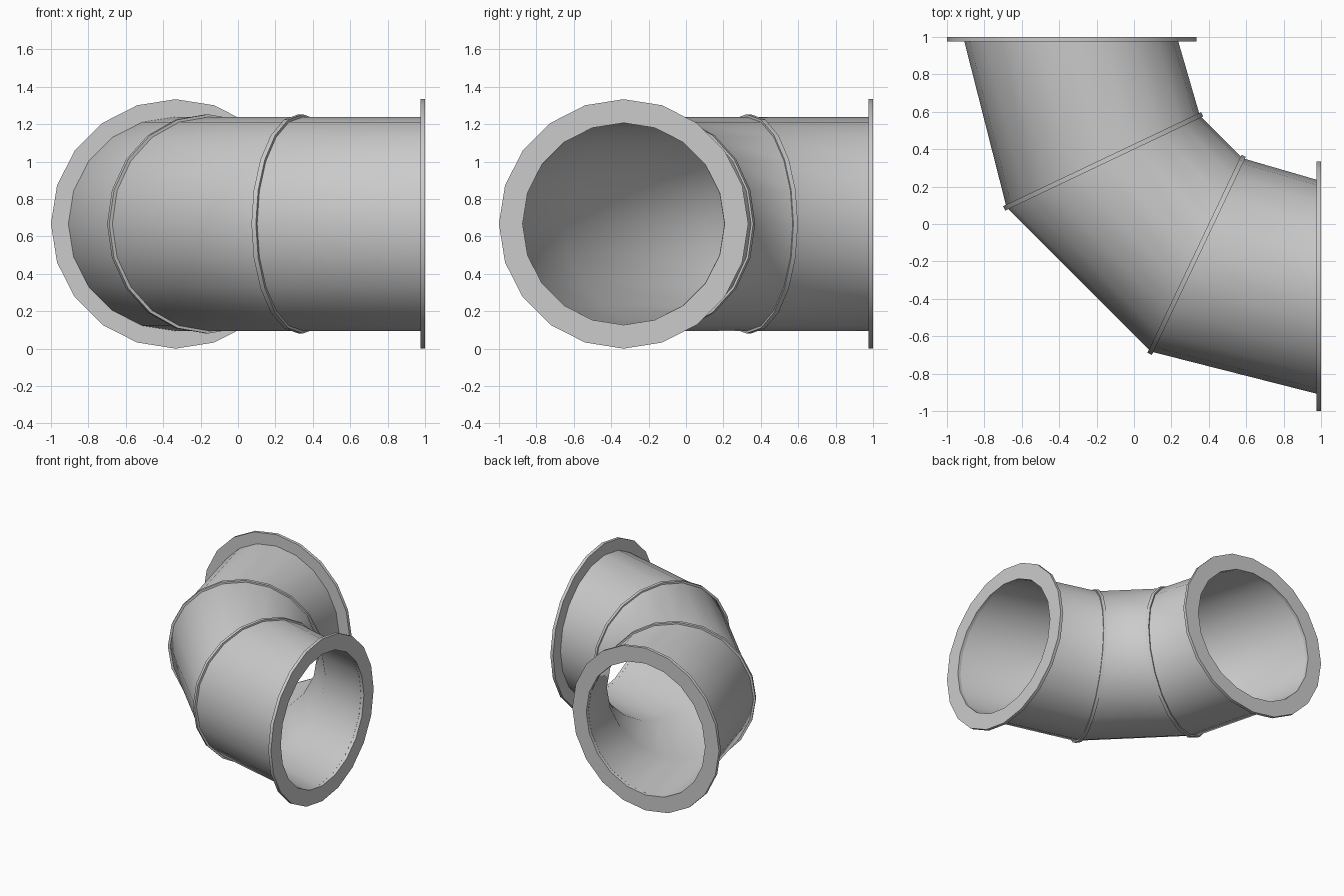
import bpy, bmesh, math
from mathutils import Vector

SIDES = 20
AXIS_Z = 0.667
OUTER, INNER = 0.572, 0.54

cube = bpy.data.objects.get("Cube")
if cube:
    bpy.data.objects.remove(cube, do_unlink=True)

steel = bpy.data.materials.new("galvanised_grey")
steel.use_nodes = True
grey = (0.6, 0.6, 0.6, 1)
steel.diffuse_color = grey
steel.node_tree.nodes["Principled BSDF"].inputs["Base Color"].default_value = grey


def circle(center, heading, radius):
    """Upright ring of points facing along a level heading in degrees."""
    a = math.radians(heading)
    side = Vector((-math.sin(a), math.cos(a), 0))
    up = Vector((0, 0, 1))
    turns = [math.tau * i / SIDES for i in range(SIDES)]
    return [center + radius * (side * math.sin(t) + up * math.cos(t)) for t in turns]


def tube(name, stations, outer, inner):
    """Hollow wall lofted through (center, heading) stations, closed at both ends."""
    rings = [circle(c, h, outer) for c, h in stations]
    rings += [circle(c, h, inner) for c, h in reversed(stations)]
    bm = bmesh.new()
    loops = [[bm.verts.new(p) for p in ring] for ring in rings]
    for k, loop in enumerate(loops):
        following = loops[(k + 1) % len(loops)]
        for i in range(SIDES):
            j = (i + 1) % SIDES
            bm.faces.new((loop[i], loop[j], following[j], following[i]))
    bmesh.ops.recalc_face_normals(bm, faces=bm.faces)
    mesh = bpy.data.meshes.new(name)
    bm.to_mesh(mesh)
    bm.free()
    mesh.materials.append(steel)
    obj = bpy.data.objects.new(name, mesh)
    bpy.context.collection.objects.link(obj)
    bpy.ops.object.select_all(action="DESELECT")
    obj.select_set(True)
    bpy.context.view_layer.objects.active = obj
    bpy.ops.object.shade_smooth_by_angle(angle=math.radians(35))
    return obj


def disc(name, center, heading, thickness, outer, inner):
    """Flat ring of a given thickness, centred on its station."""
    a = math.radians(heading)
    half = Vector((math.cos(a), math.sin(a), 0)) * thickness / 2
    return tube(name, [(center - half, heading), (center + half, heading)], outer, inner)


# Three-piece elbow, symmetric about the line x = y
seam_right = (Vector((0.335, -0.165, AXIS_Z)), -25.4)
seam_back = (Vector((-0.165, 0.335, AXIS_Z)), -64.6)
mouth_right = (Vector((0.975, -0.335, AXIS_Z)), 0)
mouth_back = (Vector((-0.335, 0.975, AXIS_Z)), -90)
tube("elbow_pipe", [mouth_right, seam_right, seam_back, mouth_back], OUTER, INNER)

# Raised bands over the welded seams
disc("right_seam_band", *seam_right, 0.026, 0.586, 0.556)
disc("back_seam_band", *seam_back, 0.026, 0.586, 0.556)

# End flanges
disc("right_flange", Vector((0.9875, -0.3335, AXIS_Z)), 0, 0.025, 0.6667, INNER)
disc("back_flange", Vector((-0.3335, 0.9875, AXIS_Z)), -90, 0.025, 0.6667, INNER)
